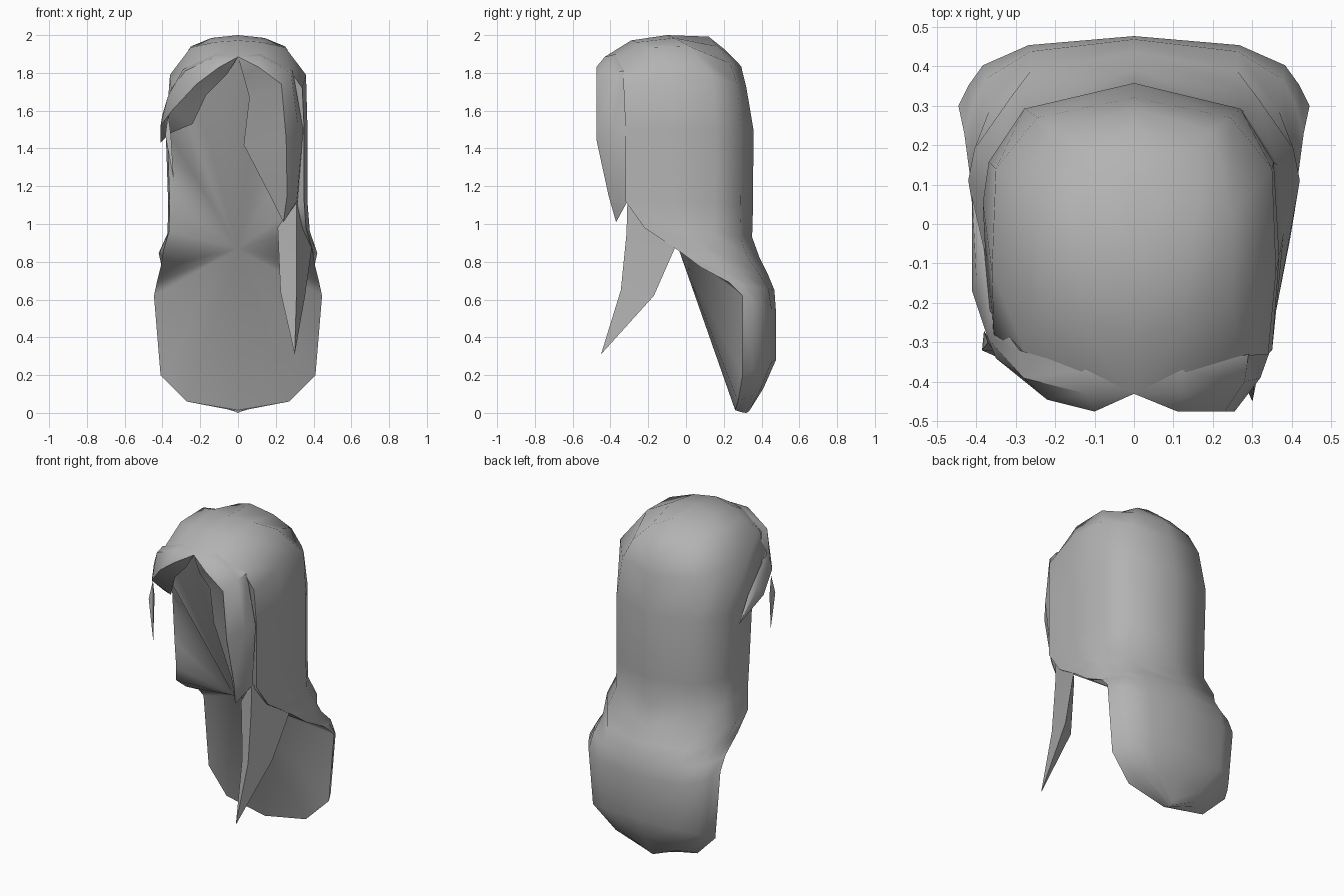
import bpy, bmesh, math

mat = bpy.data.materials.new("hair_grey")
mat.diffuse_color = (0.45, 0.45, 0.45, 1)


def finish(name, bm, angle):
    bmesh.ops.remove_doubles(bm, verts=bm.verts[:], dist=0.0005)
    bmesh.ops.recalc_face_normals(bm, faces=bm.faces[:])
    me = bpy.data.meshes.new(name)
    bm.to_mesh(me)
    bm.free()
    me.materials.append(mat)
    ob = bpy.data.objects.new(name, me)
    bpy.context.collection.objects.link(ob)
    bpy.ops.object.select_all(action='DESELECT')
    ob.select_set(True)
    bpy.context.view_layer.objects.active = ob
    bpy.ops.object.shade_smooth_by_angle(angle=math.radians(angle))


# Crown rows run from the hairline to the middle of the back
crown = [
    [(0, -.43, 1.885), (0, -.29, 1.972), (0, -.10, 2.0), (0, .12, 1.992), (0, .21, 1.92)],
    [(.13, -.38, 1.89), (.13, -.26, 1.962), (.14, -.06, 1.985), (.12, .17, 1.94), (0, .25, 1.88)],
    [(.27, -.335, 1.82), (.25, -.2, 1.935), (.25, .02, 1.94), (.20, .235, 1.85), (0, .292, 1.835)],
    [(.34, -.33, 1.72), (.36, -.12, 1.79), (.35, .14, 1.78), (.245, .27, 1.74), (0, .32, 1.72)],
]
# Lower rows: rim x, y, z, then back y, z, side bulge
drape = [
    (.35, -.32, 1.50, .357, 1.50, .018),
    (.35, -.32, 1.12, .355, 1.10, .018),
    (.36, -.22, .98, .350, .93, .02),
    (.395, -.04, .86, .390, .82, .025),
    (.41, .08, .77, .435, .73, .015),
    (.43, .23, .69, .468, .65, .005),
    (.445, .30, .62, .476, .54, 0),
    (.41, .30, .20, .476, .28, 0),
    (.27, .275, .06, .41, .13, 0),
]
# The left hairline is swept further back at these rows
left_rim = {3: (.355, -.28, 1.72), 4: (.375, -.11, 1.50), 5: (.362, -.10, 1.12), 6: (.365, -.08, .96)}


def shell_rows(left):
    rows = [list(r) for r in crown]
    if left:
        rows[3][0] = left_rim[3]
    for k, (x, y, z, by, bz, bulge) in enumerate(drape, 4):
        if left and k in left_rim:
            x, y, z = left_rim[k]
            bulge = .008
        d = by - y
        if d > .37:
            steps = ((1, .35), (.96, 1 - .2 / d), (.72, 1 - .065 / d))
        else:
            steps = ((.94, .3), (.86, .58), (.60, .87))
        row = [(x, y, z)]
        for fx, fy in steps:
            row.append((x * fx + bulge, y + d * fy, z + (bz - z) * fy))
        rows.append(row + [(0, by, bz)])
    rows.append([(0, .26, .015), (0, .28, .008), (0, .30, .002), (0, .32, 0), (0, .335, .01)])
    return rows


# Main hair shell, with the hollow front fanned to one inner point
bm = bmesh.new()
for side in (1, -1):
    grid = [[bm.verts.new((side * x, y, z)) for x, y, z in r] for r in shell_rows(side < 0)]
    centre = bm.verts.new((0, -.04, .87))
    for a, b in zip(grid, grid[1:]):
        for i in range(4):
            bm.faces.new((a[i], a[i + 1], b[i + 1], b[i]))
        bm.faces.new((a[0], b[0], centre))
finish("hair_shell", bm, 60)


def lock(name, start, sections, tip):
    """Tapered lock lofted through closed sections."""
    bm = bmesh.new()
    rings = [[bm.verts.new(p) for p in s] for s in sections]
    s, t = bm.verts.new(start), bm.verts.new(tip)
    n = len(rings[0])
    for i in range(n):
        j = (i + 1) % n
        bm.faces.new((s, rings[0][i], rings[0][j]))
        for a, b in zip(rings, rings[1:]):
            bm.faces.new((a[i], b[i], b[j], a[j]))
        bm.faces.new((rings[-1][i], t, rings[-1][j]))
    finish(name, bm, 40)


# Long fringe lock: back edge, outer edge, ridge, inner edge
lock("fringe_right", (0, -.43, 1.885), [
    [(.12, -.37, 1.90), (.12, -.43, 1.885), (.11, -.475, 1.83), (.03, -.42, 1.78)],
    [(.29, -.33, 1.81), (.28, -.40, 1.80), (.23, -.475, 1.74), (.06, -.36, 1.67)],
    [(.345, -.32, 1.50), (.32, -.39, 1.50), (.255, -.475, 1.45), (.03, -.28, 1.42)],
    [(.315, -.31, 1.12), (.31, -.35, 1.12), (.26, -.41, 1.15), (.18, -.32, 1.13)],
], (.24, -.37, 1.01))

# Short fringe lock swept round the side
lock("fringe_left", (0, -.43, 1.885), [
    [(-.12, -.37, 1.90), (-.12, -.43, 1.885), (-.10, -.475, 1.83), (-.06, -.42, 1.79)],
    [(-.29, -.32, 1.82), (-.28, -.39, 1.81), (-.22, -.445, 1.74), (-.17, -.37, 1.68)],
    [(-.365, -.22, 1.69), (-.37, -.29, 1.68), (-.35, -.34, 1.60), (-.24, -.31, 1.53)],
    [(-.38, -.06, 1.55), (-.40, -.13, 1.58), (-.41, -.17, 1.52), (-.36, -.20, 1.48)],
], (-.41, .07, 1.43))

# Small pointed strand below the short fringe
lock("fringe_strand", (-.37, -.30, 1.58), [
    [(-.38, -.27, 1.47), (-.385, -.32, 1.47), (-.355, -.32, 1.47)],
], (-.34, -.34, 1.23))

# Hanging pointed side lock
lock("side_tail", (.31, -.31, 1.13), [
    [(.39, -.06, .87), (.31, -.315, .95), (.21, -.27, .98)],
    [(.355, -.17, .62), (.31, -.345, .65), (.225, -.28, .64)],
], (.30, -.45, .31))
